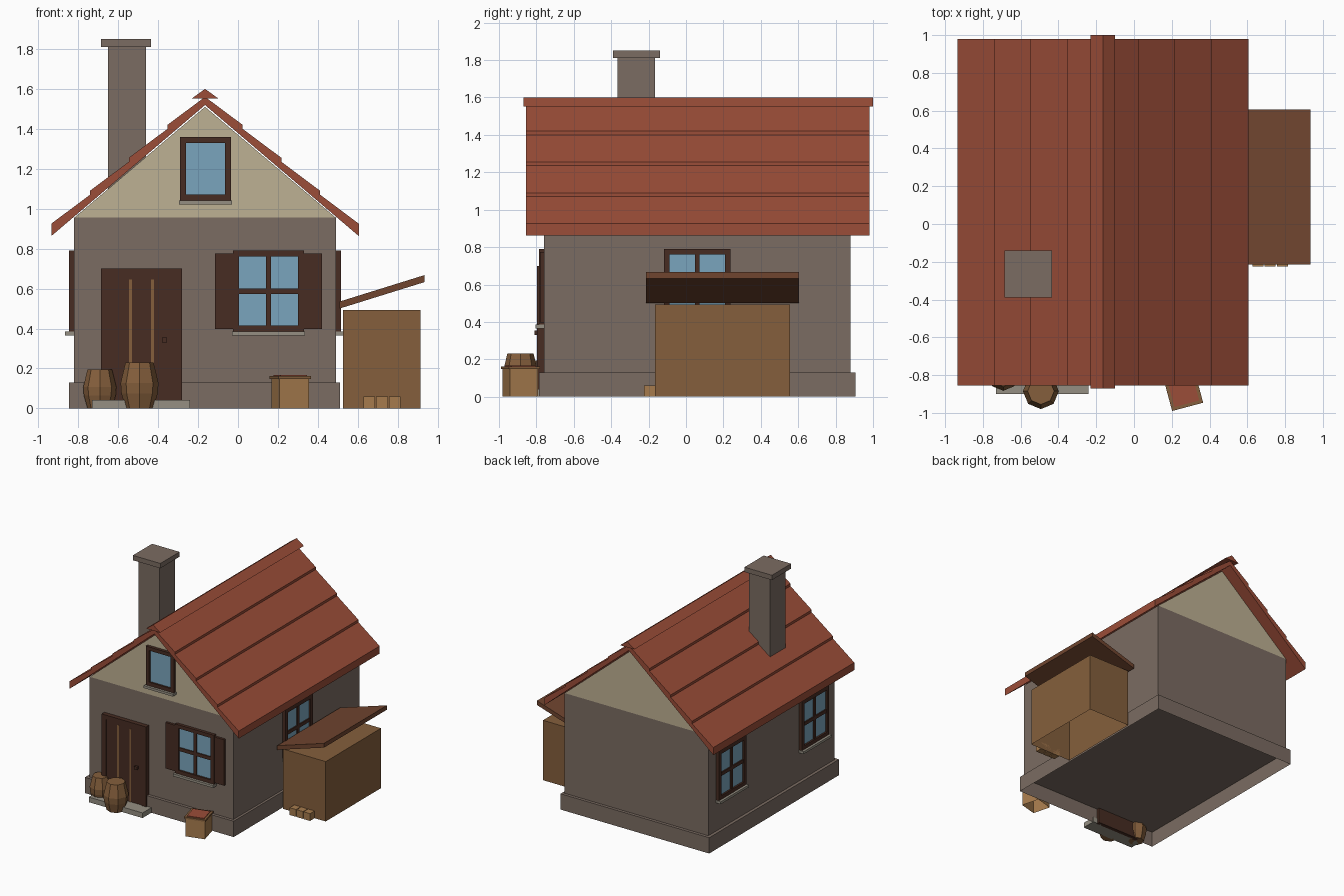
import bpy, bmesh, math
from mathutils import Matrix

if "Cube" in bpy.data.objects:
    bpy.data.objects.remove(bpy.data.objects["Cube"], do_unlink=True)


def material(name, hex_code):
    m = bpy.data.materials.new(name)
    srgb = [int(hex_code[i:i + 2], 16) / 255 for i in (0, 2, 4)]
    col = [c / 12.92 if c < 0.04 else ((c + 0.055) / 1.055) ** 2.4 for c in srgb] + [1]
    m.use_nodes = True
    m.diffuse_color = col
    m.node_tree.nodes["Principled BSDF"].inputs["Base Color"].default_value = col
    return m


WALL = material("grey brown stone", "7b6c62")
PLASTER = material("cream plaster", "beb193")
TILE = material("red roof tile", "9b4d38")
DARK = material("dark wood", "472c22")
GLASS = material("blue glass", "7aa5bd")
WOOD = material("brown wood", "855f3c")
PALE = material("light wood", "a67b4d")
PLANK = material("reddish brown plank", "70452f")
SILL = material("light stone", "958f82")


def finish(name, bm, mat, place=None):
    bmesh.ops.recalc_face_normals(bm, faces=bm.faces)
    me = bpy.data.meshes.new(name)
    bm.to_mesh(me)
    bm.free()
    me.materials.append(mat)
    ob = bpy.data.objects.new(name, me)
    bpy.context.collection.objects.link(ob)
    if place:
        ob.matrix_world = place
    return ob


def boxes(name, mat, *specs, place=None, open_bottom=False):
    """One object made of boxes given as x0, x1, y0, y1, z0, z1."""
    bm = bmesh.new()
    for x0, x1, y0, y1, z0, z1 in specs:
        m = Matrix.Translation(((x0 + x1) / 2, (y0 + y1) / 2, (z0 + z1) / 2))
        bmesh.ops.create_cube(bm, size=1, matrix=m @ Matrix.Diagonal((x1 - x0, y1 - y0, z1 - z0, 1)))
    ob_faces = []
    if open_bottom:
        bm.normal_update()
        ob_faces = [f for f in bm.faces if f.normal.z < -0.9]
        bmesh.ops.delete(bm, geom=ob_faces, context='FACES')
    return finish(name, bm, mat, place)


def extrude(name, mat, profile, y0, y1):
    """Prism along y from an x, z outline."""
    bm = bmesh.new()
    face = bm.faces.new([bm.verts.new((x, y0, z)) for x, z in profile])
    out = bmesh.ops.extrude_face_region(bm, geom=[face])
    moved = [v for v in out["geom"] if isinstance(v, bmesh.types.BMVert)]
    bmesh.ops.translate(bm, verts=moved, vec=(0, y1 - y0, 0))
    return finish(name, bm, mat)


def window(name, x, y, turn, w, z0, z1, panes=True, shutters=False):
    """Framed window facing local -y, turned about z."""
    place = Matrix.Translation((x, y, 0)) @ Matrix.Rotation(math.radians(turn), 4, 'Z')
    h, t, d = w / 2, 0.03, -0.025
    parts = [(-h, -h + t, d, 0, z0, z1), (h - t, h, d, 0, z0, z1),
             (-h + t, h - t, d, 0, z0, z0 + t), (-h + t, h - t, d, 0, z1 - t, z1)]
    if panes:
        mid = (z0 + z1) / 2
        parts += [(-0.013, 0.013, d + 0.006, 0, z0 + t, z1 - t),
                  (-h + t, h - t, d + 0.006, 0, mid - 0.015, mid + 0.013)]
    boxes(name + "_frame", DARK, *parts, place=place)
    boxes(name + "_glass", GLASS, (-h + t, h - t, -0.01, 0, z0 + t, z1 - t), place=place)
    boxes(name + "_sill", SILL, (-h - 0.006, h + 0.006, -0.045, 0, z0 - 0.02, z0), place=place)
    if shutters:
        boxes(name + "_shutters", DARK,
              *[(min(s * h, s * (h + 0.09)), max(s * h, s * (h + 0.09)), -0.02, 0, z0 + 0.012, z1 - 0.015)
                for s in (-1, 1)], place=place)


# House body
CX, CY = -0.165, 0.06
X0, X1, Y0, Y1 = -0.82, 0.49, -0.76, 0.88
boxes("plinth", WALL, (X0 - 0.025, X1 + 0.02, Y0 - 0.025, Y1 + 0.025, 0, 0.13), open_bottom=True)
boxes("walls", WALL, (X0, X1, Y0, Y1, 0.13, 0.955))
extrude("gable", PLASTER, [(X0, 0.955), (X1, 0.955), (CX, 1.51)], Y0, Y1)

# Roof with four stepped courses on each slope
half = []
for i in range(4):
    half += [(0.77 - 0.194 * i, 0.925 + 0.165 * i), (0.77 - 0.194 * (i + 1), 1.07 + 0.165 * i)]
half[-1] = (0, 1.56)
right = [(0.77, 0.863)] + half
outline = [(CX + x, z) for x, z in right]
outline += [(CX - x, z) for x, z in reversed(right[:-1])]
outline.append((CX, 1.519))
extrude("roof", TILE, outline, -0.855, 0.98)
extrude("ridge_cap", TILE, [(CX - 0.065, 1.553), (CX + 0.065, 1.553), (CX, 1.6)], -0.87, 1.0)

# Chimney
boxes("chimney", WALL, (-0.65, -0.46, -0.365, -0.165, 1.05, 1.81))
boxes("chimney_cap", WALL, (-0.685, -0.435, -0.39, -0.14, 1.81, 1.85))

# Windows
window("front_window", 0.153, Y0, 0, 0.355, 0.385, 0.79, shutters=True)
window("gable_window", -0.163, Y0, 0, 0.255, 1.04, 1.36, panes=False)
window("left_side_window", X1, CY, 90, 0.355, 0.385, 0.79)
for label, s in (("rear", 1), ("fore", -1)):
    window("right_side_" + label + "_window", X0, CY + s * 0.54, -90, 0.355, 0.385, 0.79)

# Door
boxes("door_frame", DARK, (-0.685, -0.645, -0.797, Y0, 0, 0.70), (-0.32, -0.28, -0.797, Y0, 0, 0.70),
      (-0.645, -0.32, -0.797, Y0, 0.665, 0.70))
boxes("door", DARK, (-0.645, -0.32, -0.79, Y0, 0, 0.665))
boxes("door_strips", WOOD, *[(x, x + 0.015, -0.794, -0.785, 0.04, 0.645) for x in (-0.545, -0.435)])
boxes("door_knob", DARK, (-0.38, -0.355, -0.81, -0.785, 0.33, 0.355))
boxes("door_step", SILL, (-0.73, -0.24, -0.90, -0.78, 0, 0.042))


# Barrels
def barrel(name, x, y, r, height):
    bm = bmesh.new()
    rings = []
    for z, radius in ((0, 0.74 * r), (0.33 * height, 0.96 * r), (0.55 * height, r), (height, 0.74 * r)):
        rings.append([bm.verts.new((radius * math.cos(a * math.pi / 4), radius * math.sin(a * math.pi / 4), z))
                      for a in range(8)])
    for low, high in zip(rings, rings[1:]):
        for i in range(8):
            j = (i + 1) % 8
            bm.faces.new((low[i], low[j], high[j], high[i]))
    bm.faces.new(rings[0])
    bm.faces.new(rings[-1])
    finish(name, bm, WOOD, Matrix.Translation((x, y, 0)))


barrel("large_barrel", -0.493, -0.885, 0.095, 0.23)
barrel("small_barrel", -0.692, -0.80, 0.083, 0.195)

# Crate with red contents
spin = Matrix.Translation((0.262, -0.886, 0)) @ Matrix.Rotation(math.radians(15), 4, 'Z')
boxes("crate", PALE, (-0.077, 0.077, -0.077, 0.077, 0, 0.148), place=spin, open_bottom=True)
boxes("crate_rim", WOOD, (-0.085, 0.085, -0.085, 0.085, 0.148, 0.162), place=spin)
boxes("crate_contents", TILE, (-0.068, 0.068, -0.068, 0.068, 0.160, 0.167), place=spin)

# Lean-to shed and firewood
boxes("shed", WOOD, (0.525, 0.915, -0.165, 0.555, 0, 0.493), open_bottom=True)
extrude("shed_roof", PLANK, [(0.508, 0.50), (0.935, 0.633), (0.935, 0.668), (0.508, 0.535)], -0.215, 0.605)
boxes("firewood", PALE, *[(x, x + 0.058, -0.225, -0.165, 0, 0.06) for x in (0.628, 0.692, 0.756)])
